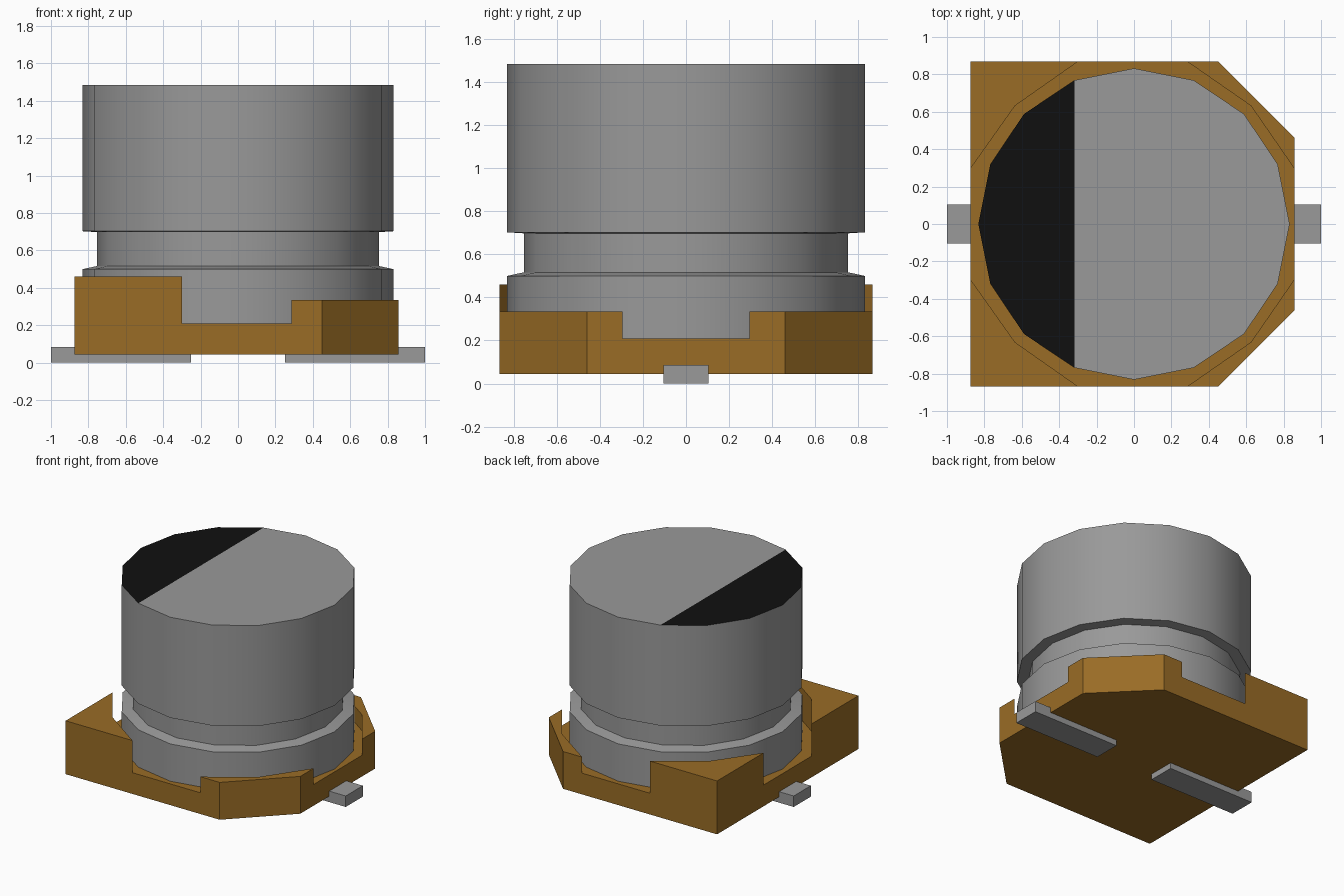
import bpy
import bmesh
import math

if "Cube" in bpy.data.objects:
    bpy.data.objects.remove(bpy.data.objects["Cube"])


def material(name, rgb):
    m = bpy.data.materials.new(name)
    m.use_nodes = True
    m.diffuse_color = (*rgb, 1)
    bsdf = next(n for n in m.node_tree.nodes if n.type == 'BSDF_PRINCIPLED')
    bsdf.inputs["Base Color"].default_value = (*rgb, 1)
    return m


GREY = material("metal grey", (0.32, 0.32, 0.32))
BROWN = material("base brown", (0.32, 0.15, 0.019))
BLACK = material("marking black", (0.005, 0.005, 0.005))


def finish(name, bm, mats):
    bmesh.ops.recalc_face_normals(bm, faces=bm.faces)
    me = bpy.data.meshes.new(name)
    bm.to_mesh(me)
    bm.free()
    for m in mats:
        me.materials.append(m)
    ob = bpy.data.objects.new(name, me)
    bpy.context.collection.objects.link(ob)
    return ob


def prism(name, outline, z0, z1, mat):
    """Straight prism over a plan outline."""
    bm = bmesh.new()
    low = [bm.verts.new((x, y, z0)) for x, y in outline]
    high = [bm.verts.new((x, y, z1)) for x, y in outline]
    bm.faces.new(low)
    bm.faces.new(high)
    n = len(outline)
    for i in range(n):
        j = (i + 1) % n
        bm.faces.new((low[i], low[j], high[j], high[i]))
    return finish(name, bm, [mat])


# Base slab: two corners chamfered on the +x side
XL, XR, Y = -0.875, 0.858, 0.868
FLOOR = 0.21
prism("base_slab", [(XL, -Y), (0.45, -Y), (XR, -0.46), (XR, 0.46), (0.45, Y), (XL, Y)],
      0.045, FLOOR, BROWN)

# Corner walls around the can: tall on -x, lower and chamfered on +x
tall = [(XL, 0.295), (-0.636, 0.632), (-0.3, Y), (XL, Y)]
short = [(XR, 0.295), (XR, 0.46), (0.45, Y), (0.285, Y), (0.625, 0.632)]
for side, s in (("front", -1), ("back", 1)):
    prism(side + "_tall_corner", [(x, y * s) for x, y in tall], FLOOR, 0.46, BROWN)
    prism(side + "_chamfered_corner", [(x, y * s) for x, y in short], FLOOR, 0.335, BROWN)

# Flat leads under the base
for side, s in (("left", 1), ("right", -1)):
    prism(side + "_lead", [(s * 0.25, -0.105), (s, -0.105), (s, 0.105), (s * 0.25, 0.105)],
          0, 0.085, GREY)

# Sixteen-sided can with a groove, and a black segment on the top
SIDES = 16
profile = [(0.832, FLOOR), (0.832, 0.50), (0.753, 0.517), (0.753, 0.698),
           (0.832, 0.703), (0.832, 1.485)]
bm = bmesh.new()
rings = [[bm.verts.new((r * math.cos(math.tau * i / SIDES), r * math.sin(math.tau * i / SIDES), z))
          for i in range(SIDES)] for r, z in profile]
for a, b in zip(rings, rings[1:]):
    for i in range(SIDES):
        j = (i + 1) % SIDES
        bm.faces.new((a[i], a[j], b[j], b[i]))
bm.faces.new(rings[0])
top = rings[-1]
bm.faces.new(top[5:12]).material_index = 1
bm.faces.new(top[11:] + top[:6])
can = finish("can", bm, [GREY, BLACK])

bpy.ops.object.select_all(action='DESELECT')
can.select_set(True)
bpy.context.view_layer.objects.active = can
bpy.ops.object.shade_smooth_by_angle(angle=math.radians(30))
